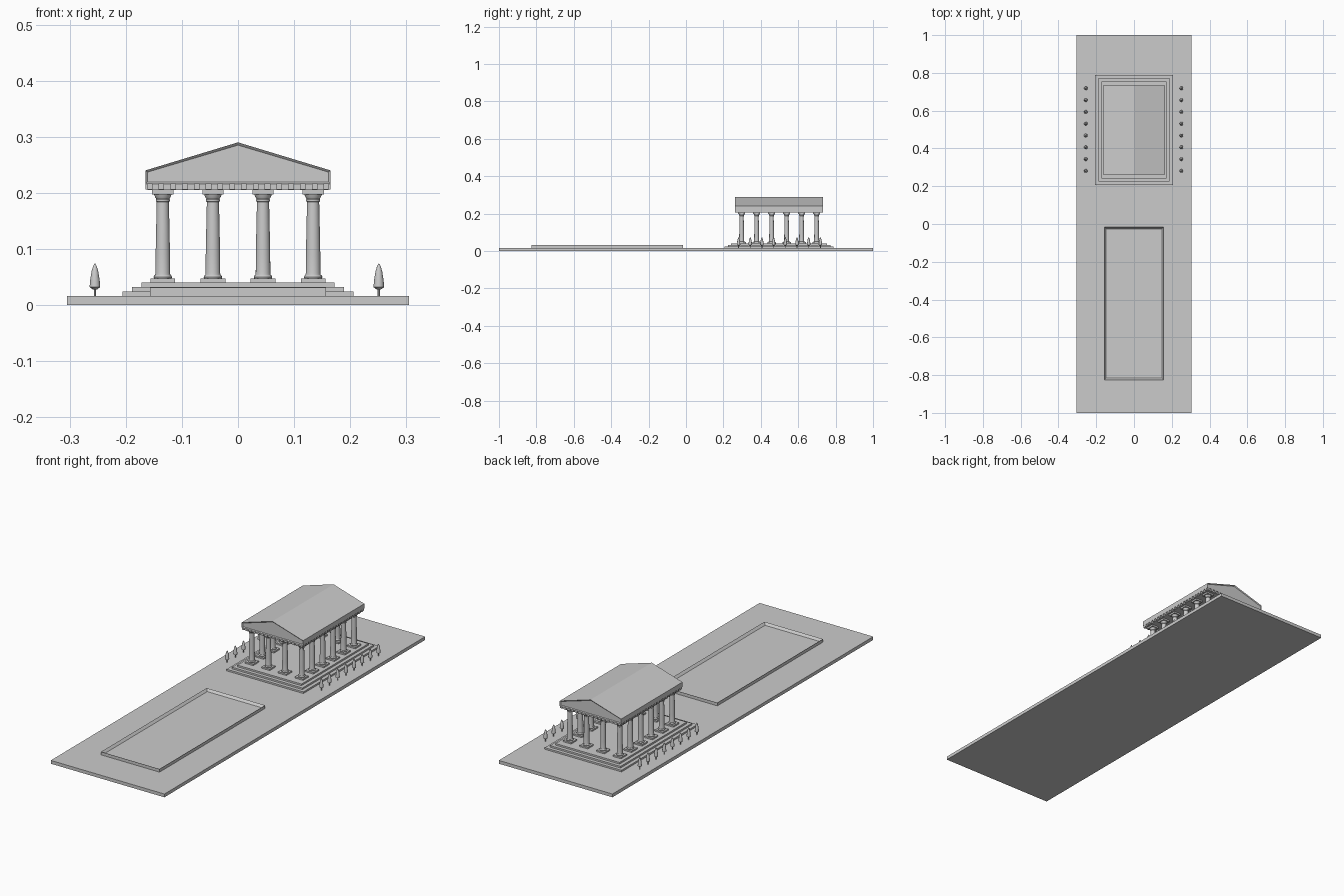
import bpy, bmesh
from math import cos, sin, pi

if "Cube" in bpy.data.objects:
    bpy.data.objects.remove(bpy.data.objects["Cube"])

CY = 0.498          # temple centre along y
GROUND = 0.016


def finish(name, bm, smooth=False):
    bmesh.ops.recalc_face_normals(bm, faces=bm.faces)
    mesh = bpy.data.meshes.new(name)
    bm.to_mesh(mesh)
    bm.free()
    ob = bpy.data.objects.new(name, mesh)
    bpy.context.collection.objects.link(ob)
    if smooth:
        bpy.ops.object.select_all(action='DESELECT')
        ob.select_set(True)
        bpy.context.view_layer.objects.active = ob
        bpy.ops.object.shade_smooth_by_angle(angle=0.6)
    return ob


def add_box(bm, cx, cy, hx, hy, z0, z1):
    vs = bmesh.ops.create_cube(bm, size=1)['verts']
    for v in vs:
        v.co = (cx + v.co.x * 2 * hx, cy + v.co.y * 2 * hy,
                z0 + (v.co.z + 0.5) * (z1 - z0))


def box(name, cx, cy, hx, hy, z0, z1):
    bm = bmesh.new()
    add_box(bm, cx, cy, hx, hy, z0, z1)
    return finish(name, bm)


def add_lathe(bm, profile, cx, cy, n):
    rings = [[bm.verts.new((cx + r * cos(2 * pi * i / n), cy + r * sin(2 * pi * i / n), z))
              for i in range(n)] for r, z in profile]
    for a, b in zip(rings, rings[1:]):
        for i in range(n):
            j = (i + 1) % n
            bm.faces.new((a[i], a[j], b[j], b[i]))
    bm.faces.new(rings[0])
    bm.faces.new(rings[-1])


# ground slab
box("ground_slab", 0, 0, 0.305, 1.0, 0, GROUND)

# stepped temple base
for i in range(3):
    box(f"temple_step_{i + 1}", 0, CY, 0.206 - 0.017 * i, 0.291 - 0.017 * i,
        GROUND + 0.008 * i, GROUND + 0.008 * (i + 1))

# pool: raised rim as an inset frame, with water inside
bm = bmesh.new()
add_box(bm, 0, -0.421, 0.157, 0.405, GROUND, 0.031)
bm.faces.ensure_lookup_table()
top = max(bm.faces, key=lambda f: f.calc_center_median().z)
bmesh.ops.inset_region(bm, faces=[top], thickness=0.014)
for v in top.verts:
    v.co.z = 0.020
finish("pool_rim_and_water", bm)

# colonnade around the perimeter
shaft = [(0.0155, 0.047), (0.0165, 0.050), (0.0150, 0.053), (0.0135, 0.054),
         (0.0130, 0.057), (0.0128, 0.09), (0.0118, 0.14), (0.0108, 0.184),
         (0.0125, 0.185), (0.0125, 0.188), (0.0115, 0.189), (0.0140, 0.193),
         (0.0155, 0.197)]
bm_shaft, bm_block = bmesh.new(), bmesh.new()
for i in range(4):
    for j in range(6):
        if i in (0, 3) or j in (0, 5):
            x, y = -0.134 + i * 0.0893, CY - 0.2005 + j * 0.0802
            add_lathe(bm_shaft, shaft, x, y, 20)
            add_box(bm_block, x, y, 0.022, 0.022, 0.040, 0.047)
            add_box(bm_block, x, y, 0.019, 0.019, 0.197, 0.205)
finish("column_shafts", bm_shaft, smooth=True)
finish("column_plinths_and_caps", bm_block)

# frieze beam with rows of small blocks on all sides
RX, RY = 0.165, 0.235
box("frieze_beam", 0, CY, RX - 0.004, RY - 0.004, 0.205, 0.2165)
bm = bmesh.new()
for s in (-1, 1):
    for k in range(16):
        add_box(bm, -0.1575 + k * 0.021, CY + s * (RY - 0.003), 0.005, 0.003, 0.206, 0.2165)
    for k in range(22):
        add_box(bm, s * (RX - 0.003), CY - 0.2205 + k * 0.021, 0.003, 0.005, 0.206, 0.2165)
finish("frieze_blocks", bm)

# gabled roof with recessed pediments front and back
outline = [(-RX, 0.216), (RX, 0.216), (RX, 0.240), (0, 0.290), (-RX, 0.240)]
bm = bmesh.new()
face = bm.faces.new([bm.verts.new((x, CY - RY, z)) for x, z in outline])
ext = bmesh.ops.extrude_face_region(bm, geom=[face], use_keep_orig=True)
for v in ext['geom']:
    if isinstance(v, bmesh.types.BMVert):
        v.co.y = CY + RY
bmesh.ops.recalc_face_normals(bm, faces=bm.faces)
ends = [f for f in bm.faces if abs(f.normal.y) > 0.9]
bmesh.ops.inset_individual(bm, faces=ends, thickness=0.005)
for f in ends:
    d = 0.004 if f.calc_center_median().y < CY else -0.004
    for v in f.verts:
        v.co.y += d
finish("gabled_roof", bm)

# rows of slender trees on both sides
crown = [(0.004, 0.028), (0.0095, 0.032), (0.0085, 0.044), (0.006, 0.060),
         (0.003, 0.070), (0.0004, 0.074)]
bm_trunk, bm_crown = bmesh.new(), bmesh.new()
for x in (-0.255, 0.251):
    for k in range(8):
        y = 0.281 + k * 0.0625
        add_lathe(bm_trunk, [(0.002, GROUND), (0.002, 0.030)], x, y, 8)
        add_lathe(bm_crown, crown, x, y, 12)
finish("tree_trunks", bm_trunk, smooth=True)
finish("tree_crowns", bm_crown, smooth=True)
